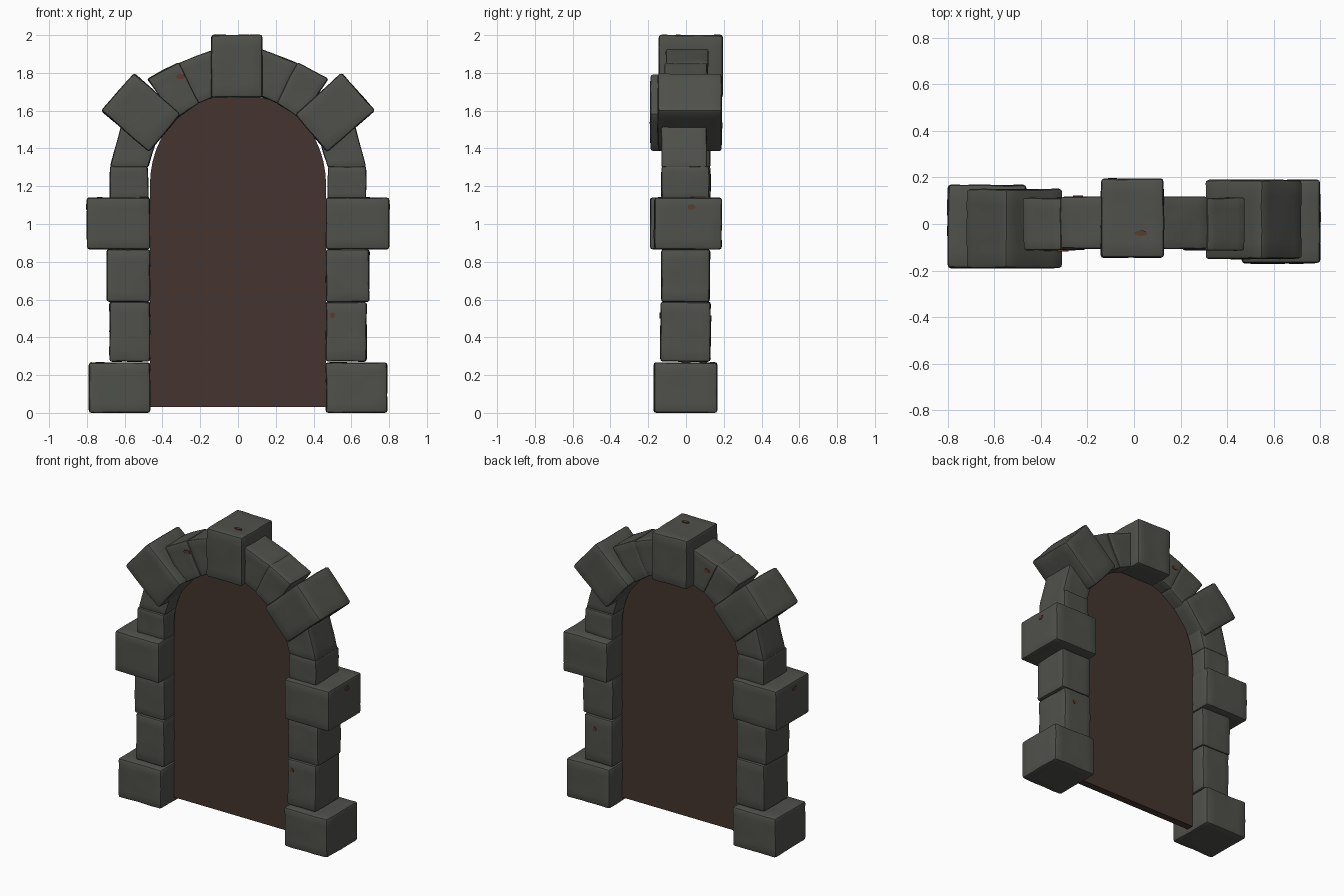
import bpy, bmesh, math
from mathutils import Vector, noise

if "Cube" in bpy.data.objects:
    bpy.data.objects.remove(bpy.data.objects["Cube"])


def material(name, color):
    m = bpy.data.materials.new(name)
    m.diffuse_color = (*color, 1)
    m.use_nodes = True
    m.node_tree.nodes["Principled BSDF"].inputs["Base Color"].default_value = m.diffuse_color
    return m


STONE = material("grey_stone", (0.079, 0.082, 0.070))
WOOD = material("dark_brown_door", (0.058, 0.036, 0.029))
RUST = material("rust_brown_patch", (0.105, 0.045, 0.030))


def finish(bm, name, mat, smooth):
    bmesh.ops.recalc_face_normals(bm, faces=bm.faces)
    me = bpy.data.meshes.new(name)
    bm.to_mesh(me)
    bm.free()
    me.materials.append(mat)
    ob = bpy.data.objects.new(name, me)
    bpy.context.collection.objects.link(ob)
    if smooth:
        bpy.ops.object.select_all(action='DESELECT')
        ob.select_set(True)
        bpy.context.view_layer.objects.active = ob
        bpy.ops.object.shade_smooth_by_angle(angle=math.radians(40))
    return ob


def prism(points, y0, y1):
    """Front outline (x, z) pushed through from y0 to y1."""
    bm = bmesh.new()
    f = bm.faces.new([bm.verts.new((x, y0, z)) for x, z in points])
    r = bmesh.ops.extrude_face_region(bm, geom=[f])
    for v in r["geom"]:
        if isinstance(v, bmesh.types.BMVert):
            v.co.y = y1
    return bm


def stone(name, points, y0, y1, bevel=0.014):
    """Worn block: rounded edges and a gently uneven surface."""
    bm = prism(points, y0, y1)
    bmesh.ops.recalc_face_normals(bm, faces=bm.faces)
    bmesh.ops.bevel(bm, geom=bm.edges[:], offset=bevel, segments=2,
                    profile=0.5, affect='EDGES')
    long_edges = [e for e in bm.edges if e.calc_length() > 0.06]
    bmesh.ops.subdivide_edges(bm, edges=long_edges, cuts=5, use_grid_fill=True)
    for v in bm.verts:
        v.co += noise.noise_vector(v.co * 9.0) * 0.004
        v.co.z = max(v.co.z, 0)
    return finish(bm, name, STONE, True)


def box(x0, x1, z0, z1):
    return [(x0, z0), (x1, z0), (x1, z1), (x0, z1)]


# Side columns and arch stones, mirrored left and right
for side, s in (("left", -1), ("right", 1)):
    def mir(pts):
        return [(s * x, z) for x, z in pts]

    def depth(a, b):
        # depths are given for the right side; the left is turned around
        return (a, b) if s > 0 else (-b, -a)

    stone(side + "_base_stone", mir(box(0.465, 0.79, 0, 0.267)), -0.17, 0.165)
    stone(side + "_lower_stone", mir(box(0.465, 0.68, 0.272, 0.588)), -0.135, 0.13)
    stone(side + "_middle_stone", mir(box(0.465, 0.695, 0.588, 0.866)), -0.13, 0.125)
    stone(side + "_shoulder_stone", mir(box(0.465, 0.80, 0.866, 1.14)), *depth(-0.168, 0.19))
    stone(side + "_spring_stone",
          mir([(0.472, 1.13), (0.678, 1.13), (0.678, 1.305), (0.478, 1.305)]), *depth(-0.13, 0.122), 0.01)
    stone(side + "_lower_arch_stone",
          mir([(0.476, 1.30), (0.678, 1.30), (0.615, 1.54), (0.43, 1.45)]), *depth(-0.13, 0.11), 0.01)
    stone(side + "_large_arch_stone",
          mir([(0.55, 1.80), (0.725, 1.60), (0.472, 1.38), (0.303, 1.58)]), *depth(-0.15, 0.19))
    stone(side + "_outer_upper_stone",
          mir([(0.205, 1.64), (0.315, 1.855), (0.48, 1.768), (0.33, 1.555)]), -0.113, 0.112, 0.01)
    stone(side + "_inner_upper_stone",
          mir([(0.10, 1.685), (0.10, 1.935), (0.318, 1.85), (0.212, 1.638)]), -0.106, 0.118, 0.01)

# Keystone
stone("keystone", box(-0.142, 0.128, 1.67, 2.0), -0.145, 0.195)

# Door panel with arched top
outline = [(-0.467, 0.03), (0.467, 0.03)]
for i in range(25):
    a = math.pi * i / 24
    c, q = math.cos(a), math.sin(a)
    p = 2 / 2.15
    outline.append((0.467 * math.copysign(abs(c) ** p, c), 1.19 + 0.495 * abs(q) ** p))
finish(prism(outline, -0.025, 0.025), "door_panel", WOOD, False)


# Small rust patches
def patch(center, normal, rx, ry):
    bm = bmesh.new()
    bmesh.ops.create_cone(bm, cap_ends=True, segments=9, radius1=1, radius2=1, depth=0.009)
    for v in bm.verts:
        v.co.x *= rx
        v.co.y *= ry
    rot = Vector(normal).to_track_quat('Z', 'Y')
    for v in bm.verts:
        v.co = rot @ v.co + Vector(center)
    finish(bm, "rust_patch", RUST, False)


patch((-0.305, -0.114, 1.78), (0, -1, 0), 0.024, 0.014)
patch((-0.24, 0.118, 1.80), (0, 1, 0), 0.022, 0.014)
patch((0.5, -0.135, 0.515), (0, -1, 0), 0.014, 0.016)
patch((0.6, 0.13, 0.5), (0, 1, 0), 0.014, 0.016)
patch((0.80, 0.03, 1.09), (1, 0, 0), 0.022, 0.015)
patch((-0.80, -0.03, 1.09), (-1, 0, 0), 0.022, 0.015)
patch((0.03, -0.04, 2.0), (0, 0, 1), 0.028, 0.012)
